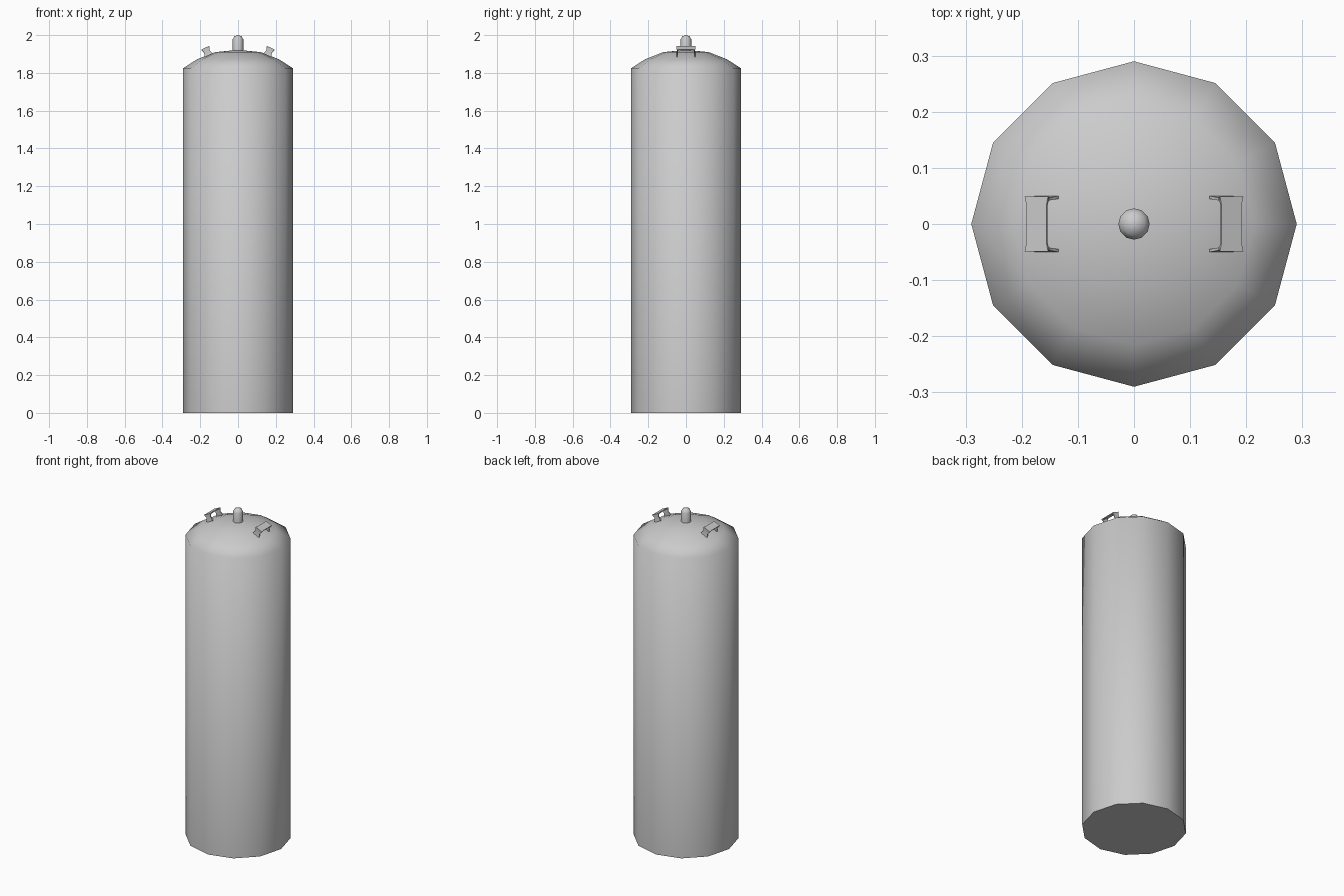
import bpy, bmesh, math
from mathutils import Matrix

old = bpy.data.objects.get("Cube")
if old:
    bpy.data.objects.remove(old, do_unlink=True)

GREY = (0.6, 0.6, 0.6, 1)
mat = bpy.data.materials.new("grey metal")
mat.use_nodes = True
mat.diffuse_color = GREY
mat.node_tree.nodes["Principled BSDF"].inputs["Base Color"].default_value = GREY


def finish(name, bm, angle):
    bmesh.ops.recalc_face_normals(bm, faces=bm.faces)
    mesh = bpy.data.meshes.new(name)
    bm.to_mesh(mesh)
    bm.free()
    mesh.materials.append(mat)
    obj = bpy.data.objects.new(name, mesh)
    bpy.context.collection.objects.link(obj)
    bpy.ops.object.select_all(action='DESELECT')
    obj.select_set(True)
    bpy.context.view_layer.objects.active = obj
    bpy.ops.object.shade_smooth_by_angle(angle=math.radians(angle))
    return obj


def lathe(name, profile, angle, sides=12):
    """Spin (radius, height) points; flat bottom, closed tip."""
    bm = bmesh.new()
    rings = []
    for r, z in profile[:-1]:
        rings.append([bm.verts.new((r * math.cos(math.tau * i / sides),
                                    r * math.sin(math.tau * i / sides), z))
                      for i in range(sides)])
    tip = bm.verts.new((0, 0, profile[-1][1]))
    bm.faces.new(rings[0])
    for i in range(sides):
        j = (i + 1) % sides
        for a, b in zip(rings, rings[1:]):
            bm.faces.new((a[i], a[j], b[j], b[i]))
        bm.faces.new((rings[-1][i], rings[-1][j], tip))
    return finish(name, bm, angle)


# Tank with a shallow domed top
lathe("tank_body", [(0.29, 0), (0.29, 1.825), (0.215, 1.873),
                    (0.12, 1.91), (0, 1.922)], 65)

# Rounded valve stub
lathe("top_valve", [(0.028, 1.9), (0.028, 1.978), (0.02, 1.993), (0, 2.0)], 65)


def handle(name, side):
    """Bent strip with two legs, leaning out along the dome."""
    # (y, z, half width) down one half: bar middle, bar end, leg waist, foot
    half = [(0.035, 0, 0.02), (0.049, 0, 0.023),
            (0.047, -0.02, 0.016), (0.05, -0.044, 0.023)]
    strip = [(-y, z, w) for y, z, w in reversed(half)] + half
    bm = bmesh.new()
    rows = [[bm.verts.new((s * w, y, z)) for s in (-1, 1)] for y, z, w in strip]
    for a, b in zip(rows, rows[1:]):
        bm.faces.new((a[0], a[1], b[1], b[0]))
    bmesh.ops.recalc_face_normals(bm, faces=bm.faces)
    bmesh.ops.solidify(bm, geom=bm.faces[:], thickness=0.005)
    lean = Matrix.Rotation(side * math.radians(25), 4, 'Y')
    bm.transform(Matrix.Translation((side * 0.174, 0, 1.933)) @ lean)
    finish(name, bm, 35)


handle("left_handle", 1)
handle("right_handle", -1)
